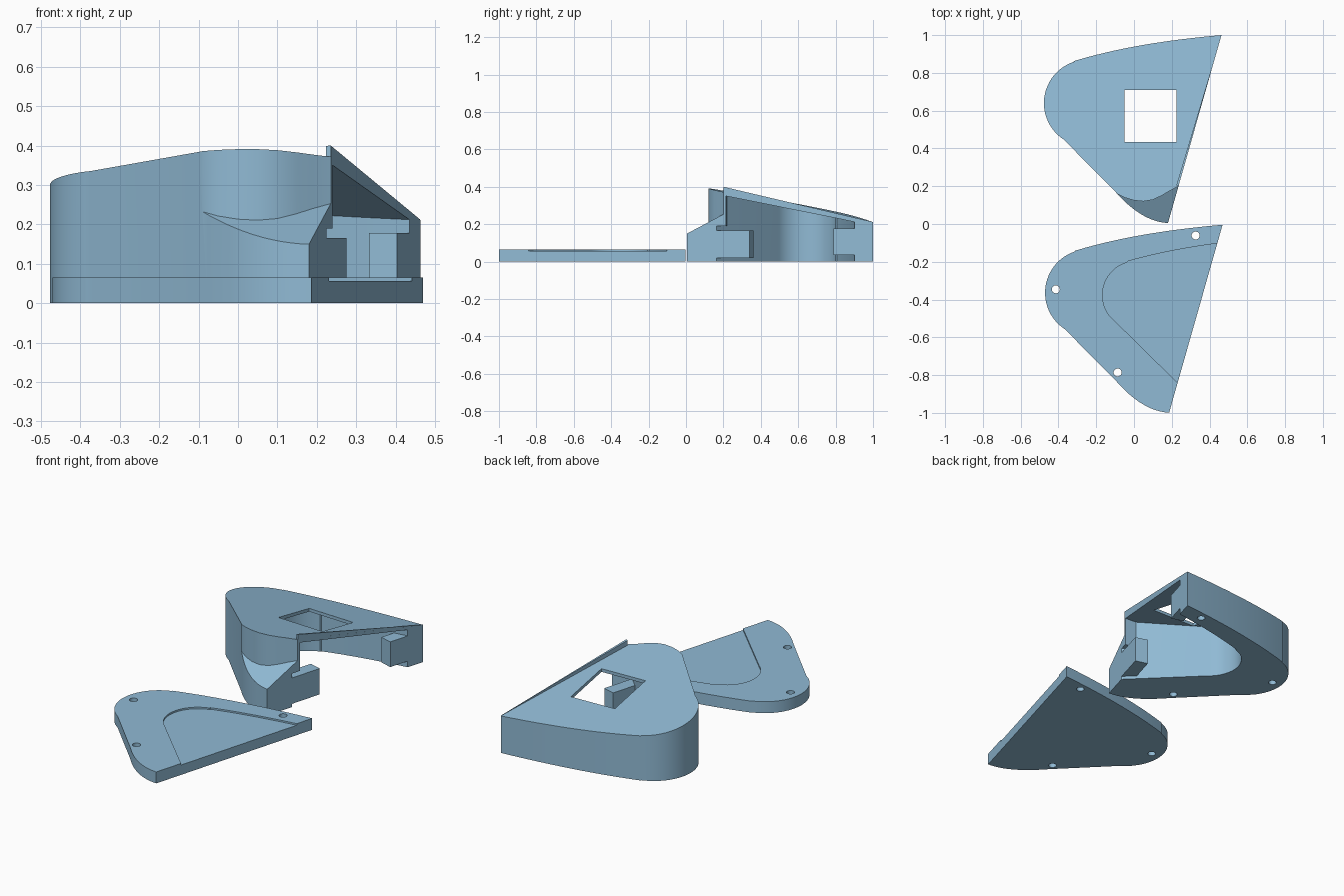
import bpy, bmesh, math

if "Cube" in bpy.data.objects:
    bpy.data.objects.remove(bpy.data.objects["Cube"])

blue = bpy.data.materials.new("steel blue")
blue.diffuse_color = (0.28, 0.49, 0.66, 1)
blue.use_nodes = True
blue.node_tree.nodes["Principled BSDF"].inputs["Base Color"].default_value = blue.diffuse_color


def bezier(a, b, c, n=12):
    """Quadratic curve from a to c."""
    return [tuple((1 - t) ** 2 * a[k] + 2 * t * (1 - t) * b[k] + t * t * c[k] for k in (0, 1))
            for t in (i / n for i in range(n + 1))]


def arc(cx, cy, r, a0, a1, n=24):
    return [(cx + r * math.cos(math.radians(a0 + (a1 - a0) * i / n)),
             cy + r * math.sin(math.radians(a0 + (a1 - a0) * i / n))) for i in range(n + 1)]


def prism(name, pts, bottom, top):
    """Upright prism; bottom and top are heights or functions of (x, y)."""
    lo = bottom if callable(bottom) else lambda x, y: bottom
    hi = top if callable(top) else lambda x, y: top
    bm = bmesh.new()
    a = [bm.verts.new((x, y, lo(x, y))) for x, y in pts]
    b = [bm.verts.new((x, y, hi(x, y))) for x, y in pts]
    bm.faces.new(a)
    bm.faces.new(b)
    for i in range(len(pts)):
        j = (i + 1) % len(pts)
        bm.faces.new((a[i], a[j], b[j], b[i]))
    bmesh.ops.recalc_face_normals(bm, faces=bm.faces)
    me = bpy.data.meshes.new(name)
    bm.to_mesh(me)
    bm.free()
    me.materials.append(blue)
    ob = bpy.data.objects.new(name, me)
    bpy.context.collection.objects.link(ob)
    return ob


def activate(ob):
    bpy.ops.object.select_all(action='DESELECT')
    ob.select_set(True)
    bpy.context.view_layer.objects.active = ob


def cut(ob, cutter):
    """Subtract the cutter and remove it."""
    cutter.hide_render = True
    activate(ob)
    m = ob.modifiers.new("cut", 'BOOLEAN')
    m.operation, m.solver, m.object = 'DIFFERENCE', 'EXACT', cutter
    bpy.ops.object.modifier_apply(modifier=m.name)
    bpy.data.objects.remove(cutter)


def shift(pts, dx, dy):
    return [(x + dx, y + dy) for x, y in pts]


def roof(x, y):
    return 0.4154 - 0.0206 * x - 0.1957 * y


def ceiling(x, y):
    return roof(x, y) - 0.018


def edge(y, d=0.0):
    """Point on the straight open side, moved inward by d."""
    return (0.18 + 0.284 * (y - 0.005) - 0.96 * d, y + 0.28 * d)


# Shared plan shapes
outline = (bezier((0.463, 1.0), (0.0, 0.96), (-0.32, 0.862))
           + arc(-0.247, 0.64, 0.23, 108, 237)
           + bezier((-0.10, 0.172), (0.04, 0.012), (0.18, 0.005)))
inner = ([(0.60, 0.925)] + bezier((0.44, 0.902), (0.16, 0.865), (-0.04, 0.806))
         + arc(0.005, 0.628, 0.178, 106, 232) + [(0.225, 0.163), (0.33, 0.058)])
holes = [(0.32, 0.943), (-0.42, 0.658), (-0.093, 0.218)]
to_plate = (0.006, -1.004)

# Housing shell: the cavity leaves the clips and the thin front wall standing
housing = prism("housing", outline, 0, roof)
cavity = prism("cavity_cutter", inner, -0.1, ceiling)
cut(cavity, prism("front_clip_cutter",
                  [edge(0.0, -0.2), edge(0.34, -0.2), edge(0.34, 0.073), edge(0.0, 0.073)], 0.018, 0.165))
cut(cavity, prism("back_clip_cutter",
                  [edge(0.79, -0.2), edge(1.1, -0.2), edge(1.1, 0.073), edge(0.79, 0.073)], 0.035, 0.178))
cut(cavity, prism("front_wall_cutter",
                  [(0.15, 0.08), (0.35, 0.08), (0.35, 0.24), (0.24, 0.213), (0.17, 0.22)], 0.19, 0.6))
cut(housing, cavity)

# Sloped notch at the front tip
notch = [(-0.3, 0.0), (-0.15, 0.185), (-0.1, 0.166), (-0.05, 0.14), (0.0, 0.125), (0.05, 0.12),
         (0.1, 0.128), (0.15, 0.152), (0.19, 0.176), (0.234, 0.199), (0.4, 0.28), (0.4, -0.1), (-0.3, -0.1)]
cut(housing, prism("notch_cutter", notch, lambda x, y: 0.147 + 0.53 * y, 0.8))

# Square window in the roof
cut(housing, prism("window_cutter",
                   [(-0.05, 0.435), (0.226, 0.435), (0.226, 0.71), (-0.05, 0.71)], 0.2, 0.6))

# Raised rim along the open side
rim = prism("open_side_rim", [edge(0.2), edge(0.998), edge(0.2, 0.012)], roof,
            lambda x, y: max(roof(x, y) + 0.0005, 0.40 - 0.235 * (y - 0.2)))

# Base plate with a shallow recess
plate = prism("base_plate", shift(outline, *to_plate), 0, 0.065)
cut(plate, prism("recess_cutter", shift(inner, *to_plate), 0.056, 0.2))

# Screw holes: through the plate, blind in the housing
for x, y in holes:
    cut(housing, prism("hole_cutter", arc(x, y, 0.021, 0, 345, 23), -0.1, 0.1))
    cut(plate, prism("hole_cutter", shift(arc(x, y, 0.021, 0, 345, 23), *to_plate), -0.1, 0.2))

for ob in (housing, plate):
    activate(ob)
    bpy.ops.object.shade_smooth_by_angle(angle=math.radians(30))
